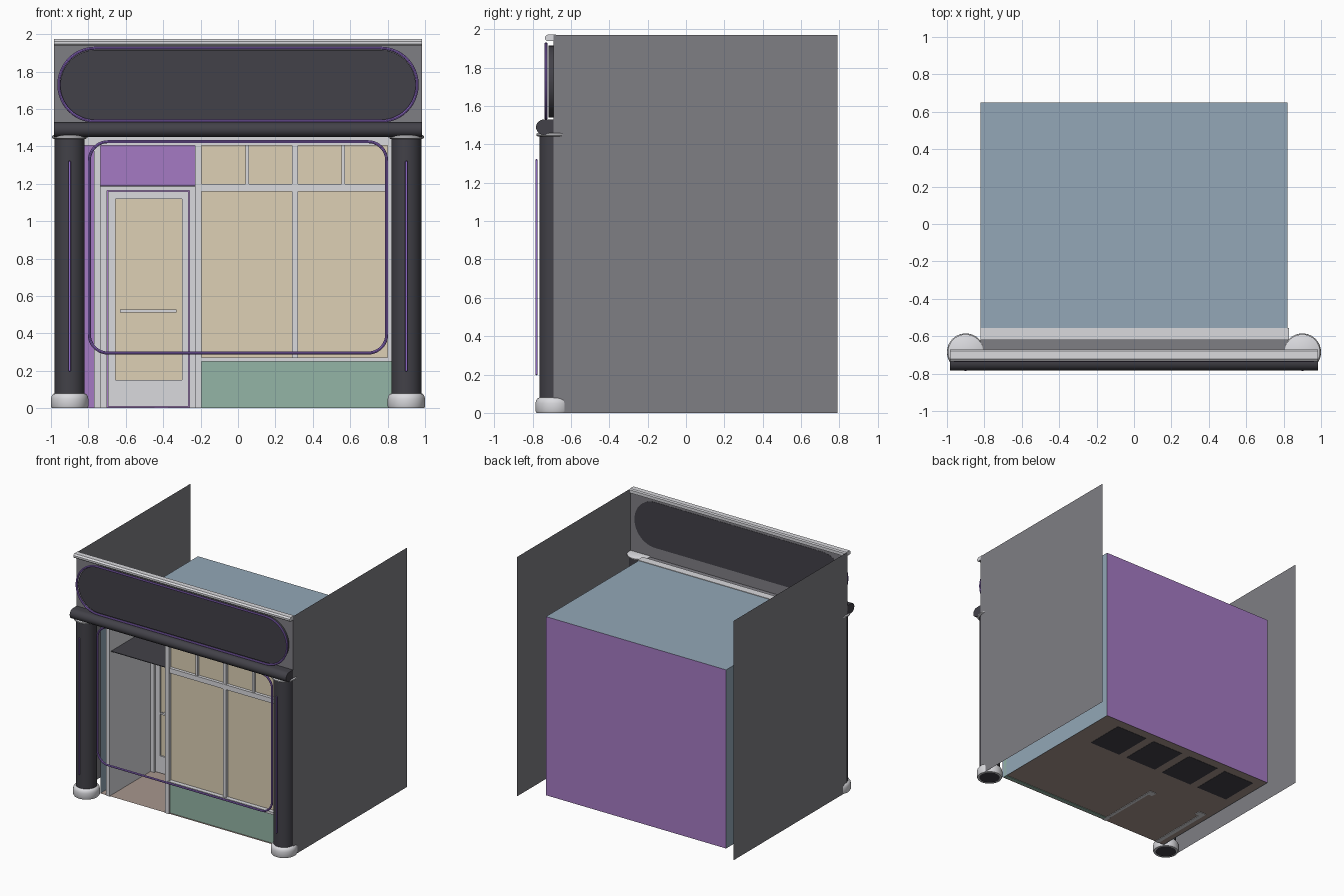
import bpy, bmesh, math

if "Cube" in bpy.data.objects:
    bpy.data.objects.remove(bpy.data.objects["Cube"])


def material(name, r, g, b):
    m = bpy.data.materials.new(name)
    lin = [((c / 255 + 0.055) / 1.055) ** 2.4 for c in (r, g, b)]
    m.diffuse_color = (*lin, 1)
    m.use_nodes = True
    m.node_tree.nodes["Principled BSDF"].inputs["Base Color"].default_value = m.diffuse_color
    return m


TRIM = material("pale trim", 218, 218, 222)
DARK = material("charcoal", 66, 65, 72)
GRAY = material("wall gray", 127, 126, 132)
PURPLE = material("back wall purple", 165, 122, 196)
NEON = material("neon purple", 150, 112, 208)
BLUE = material("slate blue", 147, 167, 183)
GREEN = material("sage green", 148, 181, 166)
CREAM = material("cream glass", 221, 208, 181)
FLOOR = material("floor brown", 168, 150, 142)


def finish(name, bm, mat, smooth=False):
    bmesh.ops.recalc_face_normals(bm, faces=bm.faces)
    me = bpy.data.meshes.new(name)
    bm.to_mesh(me)
    bm.free()
    me.materials.append(mat)
    ob = bpy.data.objects.new(name, me)
    bpy.context.collection.objects.link(ob)
    if smooth:
        bpy.ops.object.select_all(action='DESELECT')
        ob.select_set(True)
        bpy.context.view_layer.objects.active = ob
        bpy.ops.object.shade_smooth_by_angle(angle=math.radians(40))
    return ob


def box(name, mat, x, y, z):
    """Box from min/max pairs; a zero-size axis gives a single sheet."""
    bm = bmesh.new()
    flat = [i for i, r in enumerate((x, y, z)) if r[0] == r[1]]
    if flat:
        r = [x, y, z]
        a, b = [i for i in range(3) if i != flat[0]]
        vs = []
        for i, j in ((0, 0), (1, 0), (1, 1), (0, 1)):
            p = [x[0], y[0], z[0]]
            p[a], p[b] = r[a][i], r[b][j]
            vs.append(bm.verts.new(p))
        bm.faces.new(vs)
    else:
        bmesh.ops.create_cube(bm, size=1)
        for v in bm.verts:
            v.co = [r[0] + (c + 0.5) * (r[1] - r[0]) for c, r in zip(v.co, (x, y, z))]
    return finish(name, bm, mat)


def lathe(name, mat, profile, cx, cy, steps=40):
    bm = bmesh.new()
    vs = [bm.verts.new((cx + r, cy, z)) for r, z in profile]
    es = [bm.edges.new(p) for p in zip(vs, vs[1:])]
    bmesh.ops.spin(bm, geom=vs + es, cent=(cx, cy, 0), axis=(0, 0, 1),
                   angle=2 * math.pi, steps=steps)
    bmesh.ops.remove_doubles(bm, verts=bm.verts, dist=1e-5)
    return finish(name, bm, mat, True)


def round_rect(hx, z0, z1, r, n=12):
    """Rounded rectangle outline in x and z."""
    pts = []
    for k, (cx, cz) in enumerate(((hx - r, z1 - r), (r - hx, z1 - r),
                                  (r - hx, z0 + r), (hx - r, z0 + r))):
        for i in range(n + 1):
            a = math.pi / 2 * (k + i / n)
            pts.append((cx + r * math.cos(a), cz + r * math.sin(a)))
    return pts


def plate(name, mat, pts, y0, y1):
    bm = bmesh.new()
    f = bm.faces.new([bm.verts.new((x, y0, z)) for x, z in pts])
    g = bmesh.ops.extrude_face_region(bm, geom=[f])['geom']
    for v in g:
        if isinstance(v, bmesh.types.BMVert):
            v.co.y = y1
    bmesh.ops.remove_doubles(bm, verts=bm.verts, dist=1e-5)
    if not any(len(fc.verts) > 4 and abs(fc.calc_center_median().y - y0) < 1e-4 for fc in bm.faces):
        bmesh.ops.holes_fill(bm, edges=[e for e in bm.edges if e.is_boundary])
    return finish(name, bm, mat, True)


def ring_tube(name, mat, pts, y, rad, sides=8):
    """Round tube following a closed outline."""
    bm = bmesh.new()
    pts = [p for i, p in enumerate(pts) if math.dist(p, pts[i - 1]) > 1e-4]
    n = len(pts)
    rings = []
    for i, (x, z) in enumerate(pts):
        (ax, az), (bx, bz) = pts[i - 1], pts[(i + 1) % n]
        d = math.hypot(bx - ax, bz - az)
        nx, nz = (bz - az) / d, -(bx - ax) / d
        ring = []
        for k in range(sides):
            a = 2 * math.pi * k / sides
            c, s = rad * math.cos(a), rad * math.sin(a)
            ring.append(bm.verts.new((x + nx * c, y + s, z + nz * c)))
        rings.append(ring)
    for i in range(n):
        p, q = rings[i - 1], rings[i]
        for k in range(sides):
            bm.faces.new((p[k - 1], p[k], q[k], q[k - 1]))
    return finish(name, bm, mat, True)


def extrude_x(name, mat, outline, hx):
    """Extrude a (y, z) outline along the full width."""
    bm = bmesh.new()
    a = [bm.verts.new((-hx, y, z)) for y, z in outline]
    b = [bm.verts.new((hx, y, z)) for y, z in outline]
    bm.faces.new(a)
    bm.faces.new(b)
    for i in range(len(a)):
        bm.faces.new((a[i - 1], a[i], b[i], b[i - 1]))
    return finish(name, bm, mat, True)


# Outer side walls and upper front panel
for s, side in ((-1, "left"), (1, "right")):
    box(side + "_outer_wall", GRAY, (s * .985, s * .985), (-.69, .79), (0, 1.97))
    # Room side walls
    box(side + "_room_wall", BLUE, (s * .82, s * .82), (-.62, .65), (0, 1.47))
box("fascia_panel", GRAY, (-.985, .985), (-.692, -.688), (1.45, 1.96))
box("soffit", GRAY, (-.82, .82), (-.69, -.62), (1.452, 1.452))

# Room shell
box("room_back_wall", PURPLE, (-.82, .82), (.65, .65), (0, 1.47))
box("room_ceiling", BLUE, (-.82, .82), (-.56, .65), (1.47, 1.47))
box("room_floor", FLOOR, (-.82, .82), (-.62, .65), (.004, .004))
box("ceiling_light", TRIM, (-.3, .3), (-.01, .05), (1.455, 1.468))
for i in range(4):
    cx = .497 - .363 * i
    box("floor_pad", DARK, (cx - .145, cx + .145), (.24, .57), (.001, .003))

# Columns with bases, caps and light tubes
for s in (-1, 1):
    x, y = s * .9, -.685
    lathe("column", DARK, [(0, .002), (.08, .002), (.08, 1.45), (0, 1.45)], x, y)
    lathe("column_base", TRIM, [(.08, 0), (.095, 0), (.1, .01), (.1, .05), (.097, .065),
                                (.09, .075), (.08, .08)], x, y)
    lathe("column_cap", TRIM, [(0, 1.44), (.085, 1.44), (.095, 1.446), (.095, 1.455),
                               (.088, 1.46), (0, 1.46)], x, y)
    lathe("column_light", NEON, [(0, .195), (.006, .2), (.006, 1.32), (0, 1.325)], x, -.78, 10)

# Rounded beam over the columns
arc = [(-.74 + .042 * math.cos(a), 1.49 + .04 * math.sin(a))
       for a in (math.pi * (.5 + i / 14) for i in range(15))]
extrude_x("beam", DARK, [(-.69, 1.53)] + arc + [(-.69, 1.45)], .985)

# Top coping
extrude_x("coping", TRIM, [(-.672, 1.94), (-.672, 1.965), (-.68, 1.973), (-.722, 1.973),
                           (-.735, 1.962), (-.735, 1.948), (-.727, 1.94)], .985)

# Sign board and its light outline
plate("sign_board", DARK, round_rect(.95, 1.54, 1.915, .187), -.718, -.686)
ring_tube("sign_light", NEON, round_rect(.958, 1.535, 1.925, .194), -.73, .008)
ring_tube("window_light", NEON, round_rect(.795, .295, 1.425, .1), -.692, .008)

# Shop window
box("stall_riser", GREEN, (-.2, .82), (-.605, -.575), (0, .25))
box("window_sill", TRIM, (-.21, .82), (-.625, -.56), (.25, .27))
box("window_glass", CREAM, (-.2, .81), (-.59, -.585), (.27, 1.41))
box("window_header", TRIM, (-.82, .83), (-.62, -.555), (1.405, 1.474))
box("window_left_post", TRIM, (-.23, -.195), (-.62, -.56), (0, 1.41))
box("window_right_post", TRIM, (.8, .82), (-.62, -.56), (.27, 1.41))
box("window_transom", TRIM, (-.195, .8), (-.615, -.565), (1.16, 1.2))
box("window_mullion", TRIM, (.29, .32), (-.612, -.567), (.27, 1.41))
for x in (.05, .563):
    box("upper_mullion", TRIM, (x - .009, x + .009), (-.61, -.568), (1.2, 1.41))

# Entrance recess
box("recess_left_wall", TRIM, (-.77, -.735), (-.62, -.04), (0, 1.41))
box("recess_right_wall", TRIM, (-.225, -.2), (-.56, -.04), (0, 1.19))
box("recess_ceiling", DARK, (-.735, -.2), (-.6, -.04), (1.185, 1.19))
for x0, x1 in ((-.735, -.7), (-.26, -.225)):
    box("door_jamb", TRIM, (x0, x1), (-.09, -.04), (0, 1.185))
box("door_head", TRIM, (-.7, -.26), (-.09, -.04), (1.165, 1.185))

# Door leaf
for x0, x1 in ((-.695, -.655), (-.3, -.265)):
    box("door_stile", TRIM, (x0, x1), (-.08, -.05), (.01, 1.16))
box("door_bottom_rail", TRIM, (-.655, -.3), (-.08, -.05), (.01, .15))
box("door_top_rail", TRIM, (-.655, -.3), (-.08, -.05), (1.12, 1.16))
box("door_glass", CREAM, (-.655, -.3), (-.067, -.063), (.15, 1.12))
box("door_handle", TRIM, (-.63, -.33), (-.115, -.1), (.512, .527))
for x in (-.6, -.36):
    box("handle_bracket", TRIM, (x - .006, x + .006), (-.1, -.065), (.514, .525))
